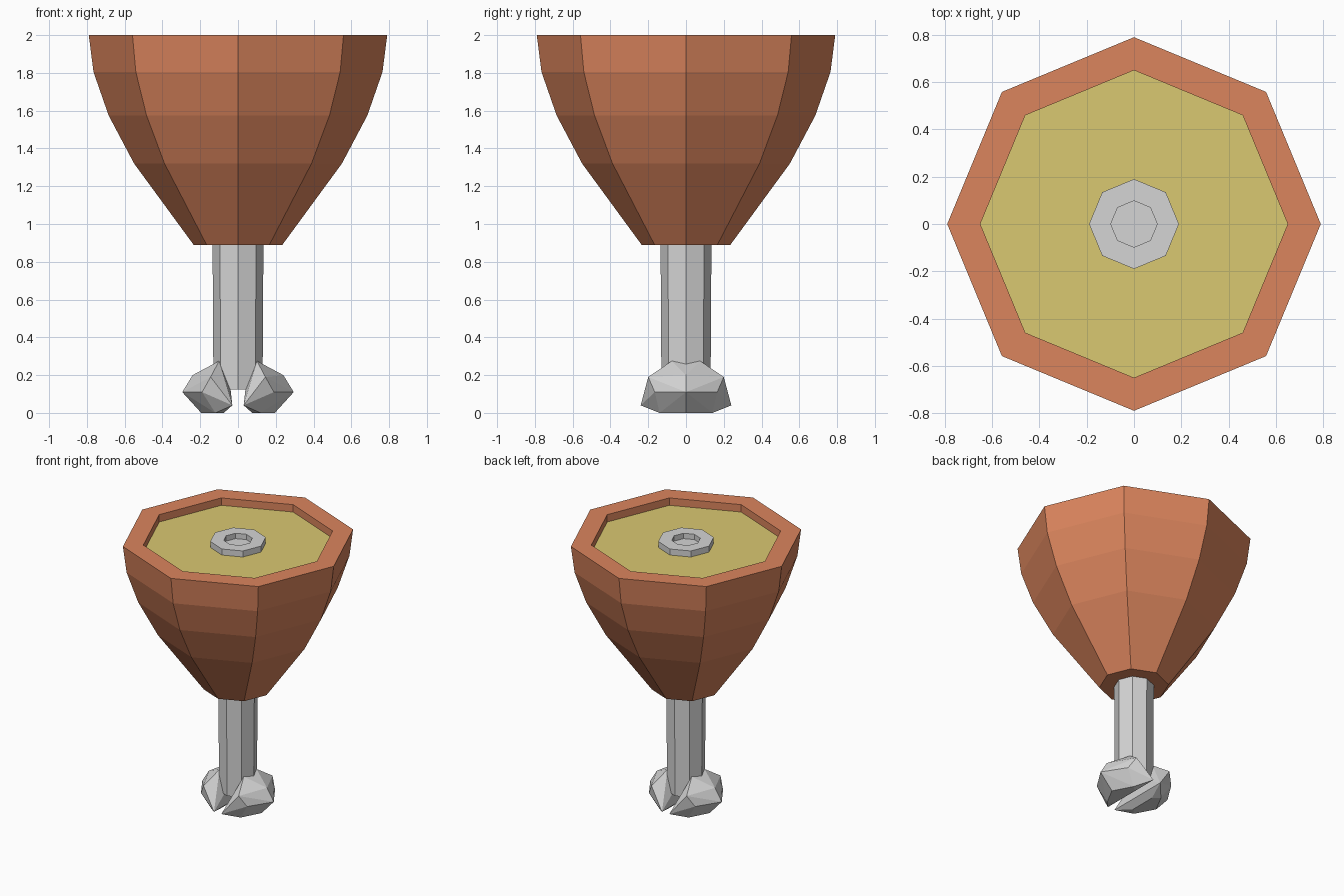
import bpy, bmesh, math

if "Cube" in bpy.data.objects:
    bpy.data.objects.remove(bpy.data.objects["Cube"])


def mat(name, col):
    m = bpy.data.materials.new(name)
    m.diffuse_color = (*col, 1)
    m.use_nodes = True
    m.node_tree.nodes["Principled BSDF"].inputs["Base Color"].default_value = m.diffuse_color
    return m


MEAT = mat("roast_skin", (0.71, 0.235, 0.11))
FLESH = mat("cut_flesh", (0.70, 0.58, 0.165))
BONE = mat("bone_grey", (0.66, 0.66, 0.66))


def finish(bm, name, mats):
    bmesh.ops.recalc_face_normals(bm, faces=bm.faces)
    me = bpy.data.meshes.new(name)
    bm.to_mesh(me)
    bm.free()
    for m in mats:
        me.materials.append(m)
    ob = bpy.data.objects.new(name, me)
    bpy.context.collection.objects.link(ob)
    return ob


def lathe(name, profile, mats, last_mat=0, n=8):
    """Eight-sided turned solid from (radius, z) points, capped at both ends."""
    bm = bmesh.new()
    rings = [[bm.verts.new((r * math.cos(math.tau * i / n),
                            r * math.sin(math.tau * i / n), z)) for i in range(n)]
             for r, z in profile]
    for a, b in zip(rings, rings[1:]):
        for i in range(n):
            j = (i + 1) % n
            bm.faces.new((a[i], a[j], b[j], b[i]))
    bm.faces.new(rings[0][::-1])
    bm.faces.new(rings[-1]).material_index = last_mat
    return finish(bm, name, mats)


# Meat body with a rim and a recessed cut face
lathe("meat", [(0.235, 0.89), (0.55, 1.32), (0.685, 1.575), (0.765, 1.805),
               (0.79, 2.0), (0.65, 2.0), (0.65, 1.945)], [MEAT, FLESH], 1)

# Bone end showing in the cut face, with a hollow centre
lathe("bone_end", [(0.19, 1.94), (0.19, 1.99), (0.098, 1.99), (0.098, 1.95)], [BONE])

# Bone shaft below the meat
lathe("bone_shaft", [(0.13, 0.125), (0.135, 0.95)], [BONE])

# Two faceted knuckles at the foot: half-width y, mirrored front to back and left to right
KNUCKLE = [(0.10, 0.075, 0.275), (0.24, 0, 0.20), (0.295, 0, 0.11),
           (0.145, 0.20, 0.19), (0.19, 0.165, 0.11), (0.195, 0, 0.0),
           (0.12, 0.14, 0.0), (0.075, 0.10, 0.0), (0.03, 0.24, 0.04),
           (0.04, 0.09, 0.13)]
for side, label in ((1, "right"), (-1, "left")):
    bm = bmesh.new()
    for x, y, z in KNUCKLE:
        for s in ((1, -1) if y else (1,)):
            bm.verts.new((side * x, s * y, z))
    bmesh.ops.convex_hull(bm, input=bm.verts)
    bmesh.ops.dissolve_limit(bm, angle_limit=math.radians(4), verts=bm.verts, edges=bm.edges)
    finish(bm, "bone_knuckle_" + label, [BONE])
